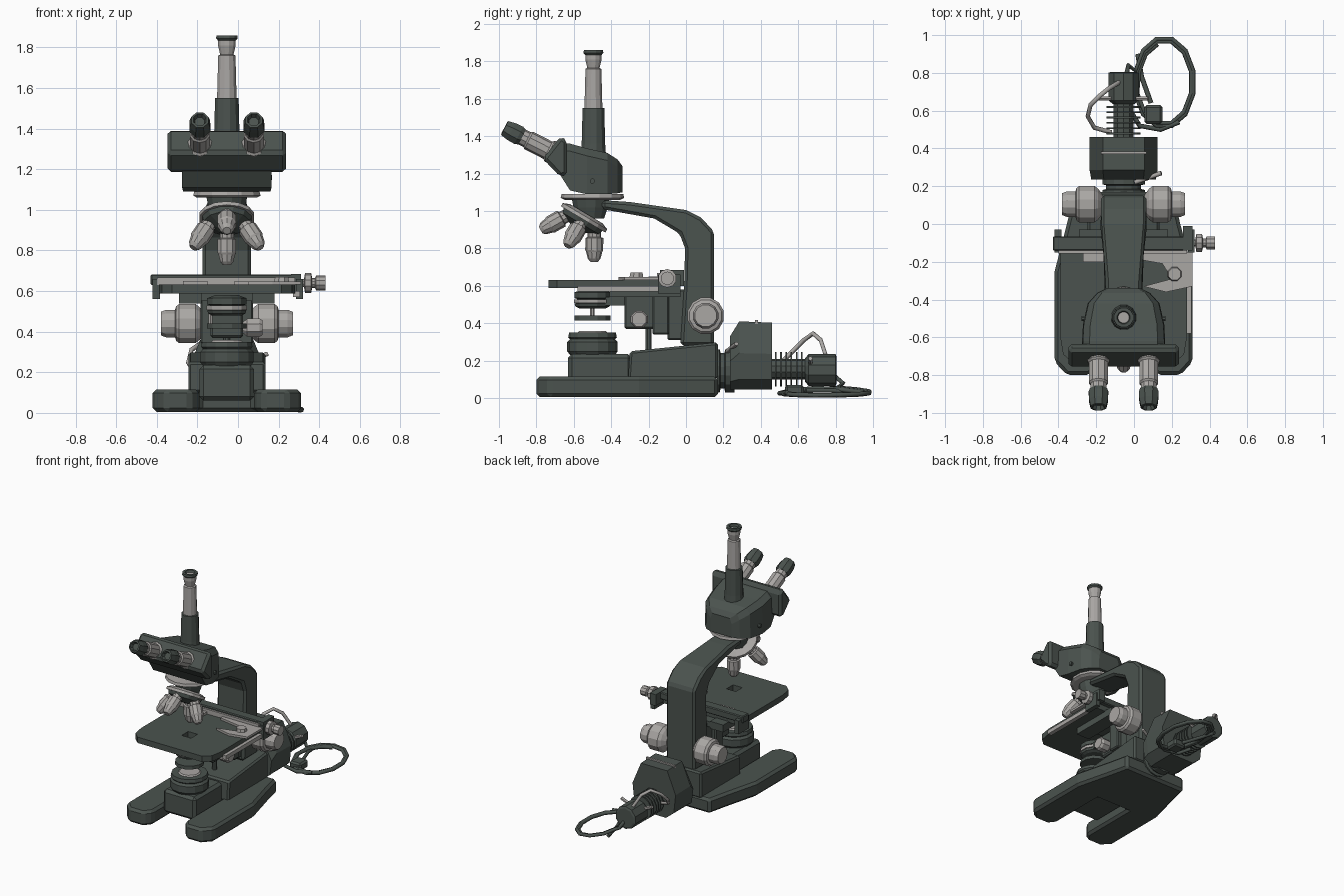
import bpy, bmesh, math
from mathutils import Vector

C = -0.055  # x of the instrument's symmetry plane


def material(name, rgb):
    m = bpy.data.materials.new(name)
    m.diffuse_color = (*rgb, 1)
    return m


DARK = material("dark green enamel", (0.07, 0.086, 0.077))
LIGHT = material("satin grey metal", (0.40, 0.385, 0.37))


def finish(name, bm, mat, bevel=0.0):
    bmesh.ops.recalc_face_normals(bm, faces=bm.faces)
    me = bpy.data.meshes.new(name)
    bm.to_mesh(me)
    bm.free()
    me.materials.append(mat)
    ob = bpy.data.objects.new(name, me)
    bpy.context.collection.objects.link(ob)
    if bevel:
        mod = ob.modifiers.new("bevel", 'BEVEL')
        mod.width = bevel
        mod.segments = 1
        mod.limit_method = 'ANGLE'
    return ob


def rings(name, loops, mat, bevel=0.0):
    """Skin a list of equal-length point loops and cap both ends."""
    bm = bmesh.new()
    rs = [[bm.verts.new(p) for p in lp] for lp in loops]
    n = len(rs[0])
    for a, b in zip(rs, rs[1:]):
        for i in range(n):
            bm.faces.new((a[i], a[(i + 1) % n], b[(i + 1) % n], b[i]))
    bm.faces.new(rs[0])
    bm.faces.new(rs[-1])
    return finish(name, bm, mat, bevel)


def lathe(name, profile, origin, axis, mat, n=12):
    """Revolve (radius, height) pairs round an axis."""
    q = Vector(axis).to_track_quat('Z', 'Y')
    o = Vector(origin)
    loops = [[o + q @ Vector((r * math.cos(t), r * math.sin(t), h))
              for t in [2 * math.pi * (i + 0.5) / n for i in range(n)]] for r, h in profile]
    return rings(name, loops, mat)


def box(name, x, y, z, mat, bevel=0.0):
    loops = [[(x[0], y[0], h), (x[1], y[0], h), (x[1], y[1], h), (x[0], y[1], h)] for h in z]
    return rings(name, loops, mat, bevel)


def side_prism(name, pts, half, mat, bevel=0.0, width=lambda y: 1.0):
    """Extrude a (y, z) profile across x, optionally narrowing along y."""
    return rings(name, [[(C + s * half * width(y), y, z) for y, z in pts] for s in (-1, 1)], mat, bevel)


def plan_prism(name, half_pts, z0, z1, mat, bevel=0.0):
    """Extrude a mirrored (half x, y) outline upward."""
    pts = half_pts + [(-x, y) for x, y in reversed(half_pts)]
    return rings(name, [[(C + x, y, z) for x, y in pts] for z in (z0, z1)], mat, bevel)


def wire(name, pts, r, mat, cyclic=False):
    cu = bpy.data.curves.new(name, 'CURVE')
    cu.dimensions = '3D'
    cu.bevel_depth = r
    cu.bevel_resolution = 1
    cu.use_fill_caps = True
    sp = cu.splines.new('POLY')
    sp.points.add(len(pts) - 1)
    for p, co in zip(sp.points, pts):
        p.co = (*co, 1)
    cu.materials.append(mat)
    ob = bpy.data.objects.new(name, cu)
    bpy.context.collection.objects.link(ob)


UP = (0, 0, 1)

# Forked base and pedestal
plan_prism("base", [(0.135, -0.30), (0.135, -0.74), (0.18, -0.80), (0.30, -0.80), (0.365, -0.73),
                    (0.365, -0.25), (0.30, 0.0), (0.26, 0.17)], 0.005, 0.115, DARK, 0.018)
side_prism("pedestal", [(-0.31, 0.10), (-0.30, 0.25), (0.17, 0.298), (0.17, 0.10)], 0.19, DARK, 0.012)

# Field lamp in front of the pedestal
box("lamp_box", (C - 0.135, C + 0.135), (-0.63, -0.29), (0.06, 0.235), DARK, 0.02)
lathe("field_lamp", [(0.12, 0.23), (0.135, 0.25), (0.135, 0.30), (0.12, 0.315), (0.13, 0.325), (0.125, 0.35)],
      (C, -0.5, 0), UP, DARK, 14)
lathe("field_lens", [(0.085, 0.345), (0.07, 0.358)], (C, -0.5, 0), UP, LIGHT, 14)

# Curved arm, narrowing toward the head
side_prism("arm", [(-0.03, 0.28), (-0.01, 0.6), (-0.005, 0.80), (-0.035, 0.88), (-0.17, 0.96), (-0.45, 1.01),
                   (-0.45, 1.058), (-0.30, 1.048), (0.0, 1.005), (0.08, 0.965), (0.15, 0.89), (0.15, 0.28)],
           0.12, DARK, 0.016, lambda y: 0.8 if y < -0.2 else 0.9 if y < -0.1 else 1.0)

# Coarse and fine focus knobs
for s, side in ((-1, "left"), (1, "right")):
    lathe(side + "_focus_knob",
          [(0.05, 0.11), (0.085, 0.135), (0.10, 0.155), (0.10, 0.235), (0.088, 0.25), (0.07, 0.255), (0.07, 0.30),
           (0.06, 0.325)], (C, 0.105, 0.44), (s, 0, 0), LIGHT, 12)

# Head: collar, tapered body, front plate
lathe("head_collar", [(0.15, 1.06), (0.17, 1.07), (0.165, 1.09)], (C, -0.5, 0), UP, LIGHT, 14)
sections = [(-0.34, 0.09, 1.10, 1.24), (-0.365, 0.14, 1.095, 1.275), (-0.42, 0.19, 1.09, 1.31),
            (-0.53, 0.215, 1.09, 1.335), (-0.62, 0.22, 1.11, 1.36), (-0.69, 0.22, 1.22, 1.365)]
rings("head_body", [[(C - w, y, a), (C + w, y, a), (C + w * 0.98, y, b - 0.04), (C + w * 0.82, y, b),
                     (C - w * 0.82, y, b), (C - w * 0.98, y, b - 0.04)] for y, w, a, b in sections], DARK)
side_prism("head_front_plate", [(-0.765, 1.28), (-0.67, 1.40), (-0.635, 1.375), (-0.635, 1.27), (-0.635, 1.19),
                                (-0.675, 1.185)], 0.292, DARK, 0.018)
for s in (-1, 1):
    lathe("head_screw", [(0.014, 0.20), (0.014, 0.222)], (C, -0.5, 1.16), (s, 0, 0), DARK, 8)

# Twin eyepieces
aim = Vector((0, -0.89, 0.456))
for s, side in ((-1, "left"), (1, "right")):
    o = (C + s * 0.133, -0.68, 1.295)
    lathe(side + "_eyepiece_tube", [(0.062, 0.0), (0.062, 0.055), (0.052, 0.065), (0.052, 0.18), (0.044, 0.19),
                                    (0.044, 0.235)], o, aim, LIGHT, 10)
    lathe(side + "_eyecup", [(0.048, 0.22), (0.056, 0.24), (0.054, 0.285), (0.045, 0.325), (0.034, 0.328),
                             (0.025, 0.305)], o, aim, DARK, 8)

# Vertical camera tube
cam = (C, -0.495, 0)
lathe("camera_tube_base", [(0.07, 1.29), (0.065, 1.36), (0.06, 1.55), (0.05, 1.552)], cam, UP, DARK)
lathe("camera_tube", [(0.05, 1.54), (0.044, 1.76), (0.034, 1.765), (0.045, 1.81), (0.045, 1.845)], cam, UP, LIGHT)
lathe("camera_eyecup", [(0.046, 1.835), (0.055, 1.845), (0.053, 1.86), (0.035, 1.86), (0.03, 1.845)], cam, UP, DARK)

# Tilted nosepiece with four objectives
axis = Vector((0, -0.51, -0.86)).normalized()
hub = Vector((C, -0.55, 0.955))
rear, across = Vector((0, 0.86, -0.51)), Vector((1, 0, 0))
lathe("nosepiece_neck", [(0.105, 1.07), (0.095, 1.02), (0.075, 0.96)], (C, -0.51, 0), UP, DARK)
lathe("nosepiece_disc", [(0.10, -0.035), (0.138, -0.02), (0.138, 0.0)], hub, axis, LIGHT, 14)
lathe("nosepiece_turret", [(0.125, 0.0), (0.115, 0.025), (0.05, 0.055)], hub, axis, DARK, 12)
for i, radial in enumerate((rear, across, -rear, -across)):
    d = axis * math.cos(math.radians(30)) + radial * 0.5
    lathe("objective_%d" % (i + 1),
          [(0.036, 0.0), (0.036, 0.03), (0.048, 0.035), (0.048, 0.10), (0.043, 0.11), (0.034, 0.145), (0.02, 0.162)],
          hub + axis * 0.025 + radial * 0.085, d, LIGHT, 10)

# Stage plate with light opening
stage = plan_prism("stage", [(0.27, -0.735), (0.32, -0.69), (0.335, -0.60), (0.335, -0.10)], 0.588, 0.632, DARK)
hole = lathe("stage_hole_cutter", [(0.055, 0.5), (0.055, 0.7)], (C, -0.5, 0), UP, DARK, 4)
hole.hide_render = True
hole.hide_viewport = True
cut = stage.modifiers.new("opening", 'BOOLEAN')
cut.object = hole
cut.operation = 'DIFFERENCE'

# Mechanical slide holder
box("slide_carriage", (-0.43, 0.31), (-0.14, -0.065), (0.63, 0.682), DARK, 0.006)
box("slide_rail", (-0.40, 0.28), (-0.155, -0.135), (0.63, 0.668), LIGHT)
for x in (-0.42, 0.285):
    box("carriage_end", (x, x + 0.035), (-0.15, -0.03), (0.56, 0.66), DARK)
box("side_scale", (0.272, 0.305), (-0.58, -0.15), (0.57, 0.60), LIGHT)
box("left_slide_clip", (-0.27, -0.15), (-0.20, -0.15), (0.63, 0.65), LIGHT)
rings("right_slide_clip", [[(-0.02, -0.15, z), (0.31, -0.15, z), (0.31, -0.33, z), (0.17, -0.36, z),
                            (0.05, -0.33, z), (0.20, -0.29, z), (0.15, -0.21, z), (-0.02, -0.18, z)]
                           for z in (0.632, 0.648)], LIGHT)
lathe("clip_screw", [(0.04, 0.645), (0.035, 0.67)], (0.215, -0.265, 0), UP, LIGHT, 8)
box("knob_bracket", (0.26, 0.31), (-0.14, -0.01), (0.60, 0.685), DARK)
lathe("stage_knob", [(0.02, 0.30), (0.02, 0.325), (0.05, 0.33), (0.05, 0.36), (0.025, 0.365), (0.025, 0.38),
                     (0.036, 0.385), (0.036, 0.43)], (0, -0.10, 0.64), (1, 0, 0), LIGHT, 10)

# Stage carrier and focusing slide
for s in (-1, 1):
    box("carrier_wing", (C + s * 0.18 - 0.055, C + s * 0.18 + 0.055), (-0.41, -0.03), (0.54, 0.595), DARK)
box("carrier_plate", (C - 0.2, C + 0.2), (-0.33, -0.03), (0.55, 0.59), DARK)
box("focus_slide", (C - 0.10, C + 0.10), (-0.10, 0.0), (0.31, 0.58), DARK, 0.008)
box("slide_block", (C - 0.13, C + 0.13), (-0.18, -0.09), (0.34, 0.56), DARK, 0.008)
box("condenser_bracket", (C - 0.08, C + 0.08), (-0.33, -0.17), (0.37, 0.55), DARK, 0.01)
lathe("condenser_knob", [(0.02, 0.07), (0.048, 0.10), (0.05, 0.16), (0.04, 0.175)], (C, -0.25, 0.42),
      (1, 0, 0), LIGHT, 8)
lathe("stop_rod", [(0.018, 0.25), (0.018, 0.38)], (C, -0.2, 0), UP, DARK, 8)

# Condenser below the stage
con = (C, -0.5, 0)
lathe("condenser", [(0.075, 0.48), (0.095, 0.49), (0.10, 0.505), (0.085, 0.51), (0.085, 0.53), (0.10, 0.535),
                    (0.10, 0.565), (0.06, 0.58)], con, UP, DARK)
lathe("condenser_ring", [(0.103, 0.508), (0.103, 0.528)], con, UP, LIGHT)
lathe("filter_holder", [(0.10, 0.415), (0.10, 0.44)], con, UP, DARK)
box("condenser_arm", (C - 0.07, C + 0.07), (-0.43, -0.30), (0.495, 0.54), DARK)
lathe("filter_pivot", [(0.012, 0.42), (0.012, 0.50)], (C - 0.08, -0.5, 0), UP, LIGHT, 6)

# Rear lamp housing
BACK = (0, 1, 0)
lathe("housing_collar", [(0.115, 0.165), (0.115, 0.18), (0.095, 0.185), (0.095, 0.205), (0.115, 0.21),
                         (0.115, 0.26)], (C, 0, 0.145), BACK, DARK, 14)
octagon = [(-0.10, 0.045), (0.10, 0.045), (0.165, 0.10), (0.18, 0.24), (0.11, 0.41), (-0.11, 0.41),
           (-0.18, 0.24), (-0.165, 0.10)]
rings("lamp_housing", [[(C + x * k, y, 0.045 + (z - 0.045) * h) for x, z in octagon]
                       for y, k, h in ((0.235, 0.95, 0.78), (0.285, 1, 1), (0.46, 1, 0.98))], DARK)
box("housing_strip", (C - 0.12, C + 0.12), (0.37, 0.385), (0.395, 0.416), LIGHT)
wire("housing_lever", [(C + 0.06, 0.22, 0.25), (C + 0.20, 0.27, 0.29)], 0.012, LIGHT)

# Finned lamp socket
lathe("lamp_core", [(0.055, 0.45), (0.055, 0.66)], (C, 0, 0.155), BACK, DARK, 10)
for i in range(6):
    y = 0.475 + i * 0.028
    lathe("cooling_fin", [(0.092, y), (0.092, y + 0.009)], (C, 0, 0.155), BACK, DARK, 14)
lathe("lamp_socket", [(0.06, 0.635), (0.085, 0.655), (0.085, 0.80), (0.07, 0.805)], (C, 0, 0.15), BACK, DARK, 10)
wire("lamp_lead", [(-0.08, 0.75, 0.22), (-0.13, 0.72, 0.31), (-0.18, 0.68, 0.345), (-0.23, 0.63, 0.31),
                   (-0.245, 0.57, 0.25), (-0.21, 0.51, 0.19), (-0.12, 0.485, 0.16)], 0.012, LIGHT)
for s in (-1, 1):
    lathe("socket_screw", [(0.012, 0.05), (0.012, 0.14)], (C, 0.665, 0.16), (s, 0, 0.4), LIGHT, 6)

# Coiled power cord and plug
cord = [(-0.04, 0.79, 0.12), (-0.03, 0.84, 0.08)]
for i in range(27):
    t = math.radians(165 - i * 30)
    k = 1.0 - 0.06 * (i // 12)
    cord.append((0.16 + 0.158 * k * math.cos(t), 0.75 + 0.238 * k * math.sin(t), 0.055 - 0.04 * abs(math.sin(i * 0.27))))
wire("power_cord", cord, 0.013, DARK)
wire("cord_tail", [(0.02, 0.9, 0.03), (0.04, 0.78, 0.04), (0.09, 0.64, 0.04)], 0.013, DARK)
box("power_plug", (0.055, 0.15), (0.53, 0.63), (0.01, 0.07), DARK, 0.012)
wire("cord_end", [(-0.02, 0.60, 0.05), (0.03, 0.52, 0.03), (0.14, 0.50, 0.025), (0.24, 0.54, 0.03)], 0.013, DARK)
